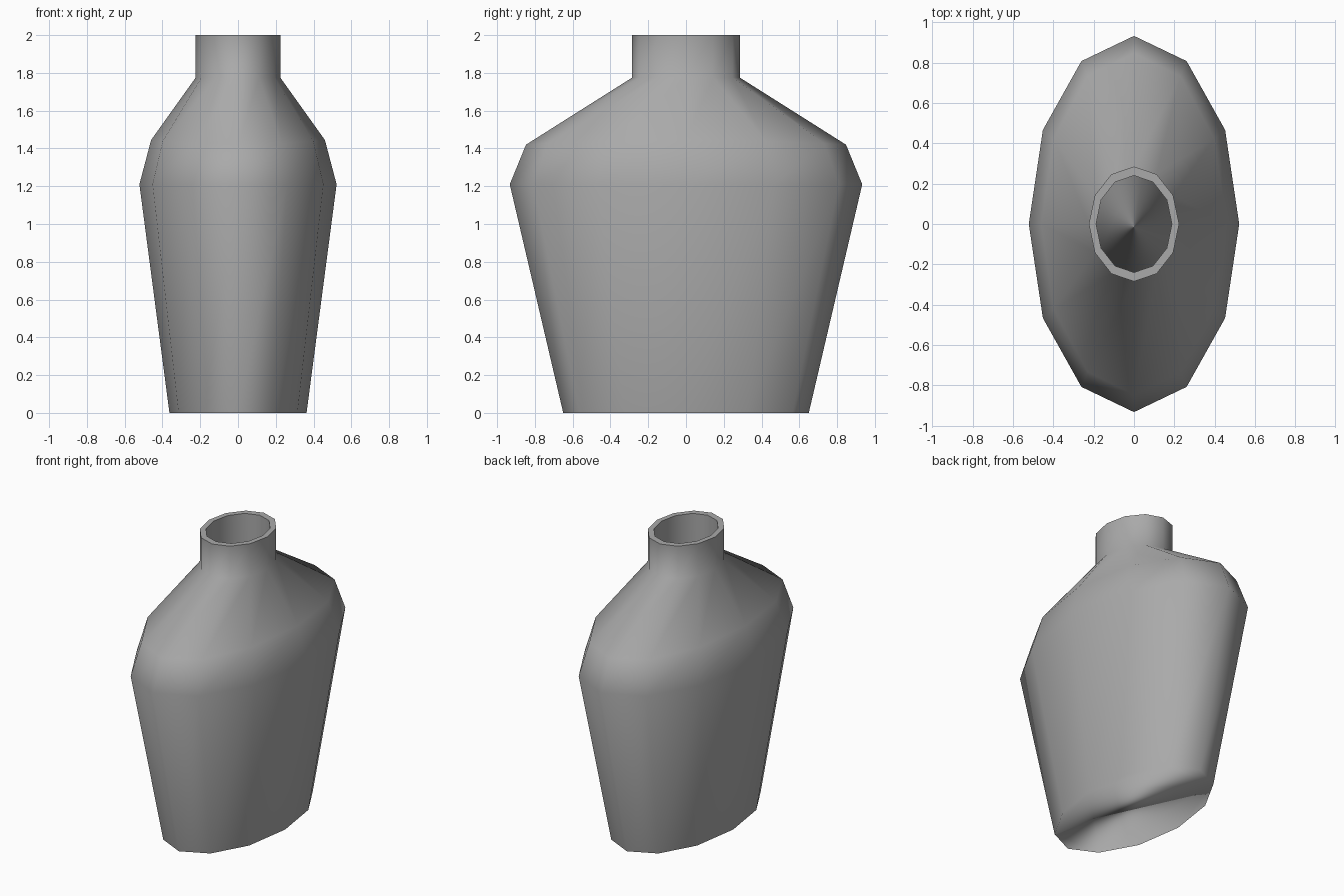
import bpy
from math import cos, sin, tau
from mathutils import Vector

cube = bpy.data.objects.get("Cube")
if cube:
    bpy.data.objects.remove(cube)

SIDES = 12

# Oval rings from the foot, up the body and neck, then down inside the mouth:
# half width, half depth, height, extra height at the broad sides
rings = [
    (0.363, 0.65, 0.0, 0.0),
    (0.522, 0.933, 1.21, 0.0),
    (0.46, 0.847, 1.42, 0.025),
    (0.224, 0.285, 1.775, 0.0),
    (0.224, 0.285, 2.0, 0.0),
    (0.188, 0.24, 2.0, 0.0),
    (0.188, 0.24, 1.775, 0.0),
]
RIM = 4                      # the flat lip lies between rings 4 and 5
LAST = len(rings) - 1

verts = []
for rx, ry, z, lift in rings:
    for s in range(SIDES):
        a = tau * s / SIDES
        verts.append((rx * cos(a), ry * sin(a), z + lift * cos(a) ** 2))

faces = []
for r in range(LAST):
    for s in range(SIDES):
        a, b = r * SIDES + s, r * SIDES + (s + 1) % SIDES
        faces.append((a, b, b + SIDES, a + SIDES))
# Base and inner floor
faces.append(tuple(reversed(range(SIDES))))
faces.append(tuple(range(LAST * SIDES, (LAST + 1) * SIDES)))

mesh = bpy.data.meshes.new("bottle")
mesh.from_pydata(verts, [], faces)
mesh.update()

# Smooth everywhere except the flat lip
for f in mesh.polygons:
    f.use_smooth = f.index // SIDES != RIM

# Let the walls shade straight into the base and the inner floor
normals = []
for loop in mesh.loops:
    ring = loop.vertex_index // SIDES
    rx, ry = rings[ring][:2]
    x, y, z = mesh.vertices[loop.vertex_index].co
    out = Vector((x / rx ** 2, y / ry ** 2, 0)).normalized()
    if ring == 0:
        normals.append((out + Vector((0, 0, -0.17))).normalized())
    elif ring == LAST:
        normals.append(-out)
    else:
        normals.append(Vector((0, 0, 0)))
mesh.normals_split_custom_set(normals)

# Plain grey
grey = bpy.data.materials.new("grey")
grey.use_nodes = True
color = (0.4, 0.4, 0.4, 1)
grey.diffuse_color = color
grey.node_tree.nodes["Principled BSDF"].inputs["Base Color"].default_value = color
mesh.materials.append(grey)

bottle = bpy.data.objects.new("bottle", mesh)
bpy.context.collection.objects.link(bottle)
